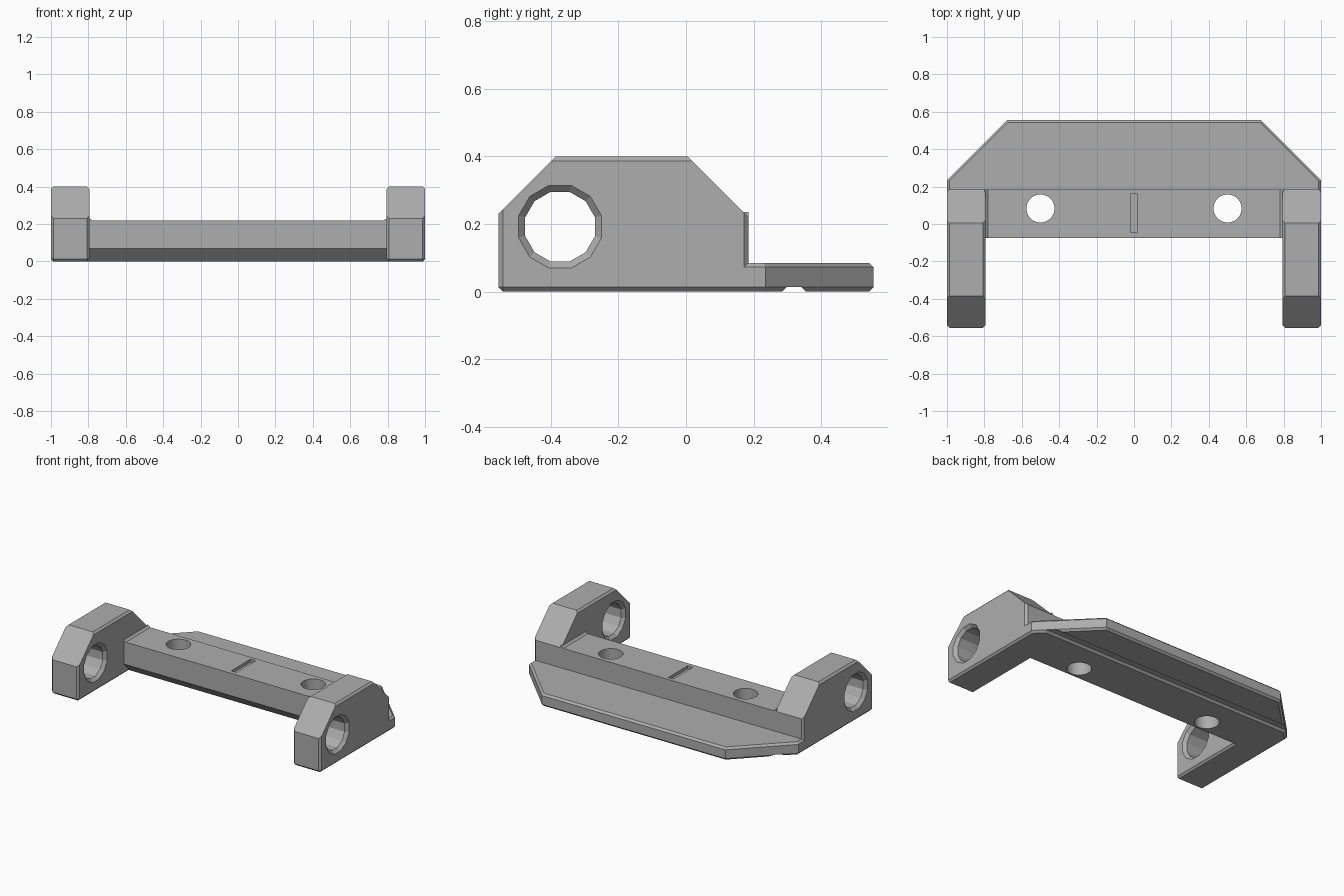
import bpy, bmesh, math
from mathutils import Vector

cube = bpy.data.objects.get("Cube")
if cube:
    bpy.data.objects.remove(cube, do_unlink=True)

grey = bpy.data.materials.new("plain grey")
grey.use_nodes = True
COLOUR = (0.42, 0.42, 0.42, 1)
grey.diffuse_color = COLOUR
grey.node_tree.nodes["Principled BSDF"].inputs["Base Color"].default_value = COLOUR

CHAMFER = 0.013


def make_object(name, bm):
    bmesh.ops.recalc_face_normals(bm, faces=bm.faces)
    mesh = bpy.data.meshes.new(name)
    bm.to_mesh(mesh)
    bm.free()
    mesh.materials.append(grey)
    obj = bpy.data.objects.new(name, mesh)
    bpy.context.collection.objects.link(obj)
    return obj


def place(axis, a, b, t):
    """Profile point (a, b) at distance t along the extrusion axis."""
    return Vector((t, a, b)) if axis == "x" else Vector((a, b, t))


def prism(name, profile, axis, start, end, chamfered=None):
    """Extrude a profile, then chamfer the edges the rule picks."""
    bm = bmesh.new()
    ends = [[bm.verts.new(place(axis, a, b, t)) for a, b in profile] for t in (start, end)]
    join_rings(bm, ends)
    if chamfered:
        edges = [e for e in bm.edges if chamfered(e.verts[0].co, e.verts[1].co)]
        bmesh.ops.bevel(bm, geom=edges, offset=CHAMFER, segments=1, affect="EDGES")
    return make_object(name, bm)


def join_rings(bm, rings):
    bm.faces.new(rings[0])
    bm.faces.new(rings[-1])
    n = len(rings[0])
    for low, high in zip(rings, rings[1:]):
        for i in range(n):
            j = (i + 1) % n
            bm.faces.new((low[i], low[j], high[j], high[i]))


def turned(name, axis, centre, stations, sides):
    """Stack of polygon rings given as (distance, radius)."""
    bm = bmesh.new()
    rings = []
    for t, r in stations:
        ring = []
        for i in range(sides):
            ang = math.tau * (i + 0.5) / sides
            ring.append(bm.verts.new(place(axis, centre[0] + r * math.cos(ang),
                                           centre[1] + r * math.sin(ang), t)))
        rings.append(ring)
    join_rings(bm, rings)
    return make_object(name, bm)


def apply_modifier(obj, mod):
    bpy.context.view_layer.objects.active = obj
    bpy.ops.object.modifier_apply(modifier=mod.name)


def cut(obj, cutter):
    mod = obj.modifiers.new("cut", "BOOLEAN")
    mod.operation = "DIFFERENCE"
    mod.solver = "EXACT"
    mod.object = cutter
    apply_modifier(obj, mod)
    bpy.data.objects.remove(cutter, do_unlink=True)


def mirror(obj):
    apply_modifier(obj, obj.modifiers.new("mirror", "MIRROR"))


def near(value, target):
    return abs(value - target) < 0.001


# Side brackets with chamfered pin holes
FRONT, REAR, TOP, INNER = -0.555, 0.185, 0.4, 0.795


def bracket_chamfer(p, q):
    def both(i, value):
        return near(p[i], value) and near(q[i], value)
    along_side = both(0, 1) or both(0, INNER)
    top = along_side and both(2, TOP)
    front = along_side and both(1, FRONT)
    rear = both(0, 1) and both(1, REAR)
    bottom = both(2, 0) and (along_side or both(1, FRONT))
    return top or front or rear or bottom


brackets = prism("side_brackets",
                 [(FRONT, 0), (FRONT, 0.23), (-0.385, TOP), (0.005, TOP), (REAR, 0.22), (REAR, 0)],
                 "x", INNER, 1, bracket_chamfer)
cut(brackets, turned("pin_cutter", "x", (-0.373, 0.192),
                     [(INNER - 0.02, 0.147), (INNER + 0.02, 0.107),
                      (0.98, 0.107), (1.02, 0.147)], 12))
mirror(brackets)

# Cross bar with a sloped lower front, two screw holes and a centre mark
bar = prism("cross_bar", [(-0.075, 0.07), (-0.075, 0.22), (REAR, 0.22), (REAR, 0), (-0.005, 0)],
            "x", -0.85, 0.85)
for side in (-1, 1):
    cut(bar, turned("screw_cutter", "z", (side * 0.5, 0.083), [(-0.1, 0.075), (0.4, 0.075)], 32))
cut(bar, prism("mark_cutter", [(-0.045, 0.2), (-0.045, 0.3), (0.16, 0.3), (0.16, 0.2)],
               "x", -0.019, 0.019))

# Small fillets where the bar meets the brackets
fillets = prism("bar_fillets", [(0.78, -0.075), (0.8, -0.075), (0.8, REAR), (0.78, REAR)],
                "z", 0.215, 0.235)
for v in fillets.data.vertices:
    if v.co.x < 0.79:
        v.co.z = min(v.co.z, 0.22)
mirror(fillets)

# Rear plate with angled corners and a groove underneath
START = 0.165


def plate_chamfer(p, q):
    flat = near(p.z, q.z)
    return flat and not (near(p.y, START) and near(q.y, START))


plate = prism("rear_plate", [(-1, START), (1, START), (1, 0.235), (0.68, 0.555),
                             (-0.68, 0.555), (-1, 0.235)], "z", 0, 0.085, plate_chamfer)
cut(plate, prism("groove_cutter", [(0.27, -0.015), (0.299, 0.014), (0.341, 0.014), (0.37, -0.015)],
                 "x", -1.2, 1.2))

# Smooth the round holes, keep the flat faces crisp
for obj in (brackets, bar, fillets, plate):
    bpy.ops.object.select_all(action="DESELECT")
    obj.select_set(True)
    bpy.context.view_layer.objects.active = obj
    bpy.ops.object.shade_smooth_by_angle(angle=math.radians(20))
